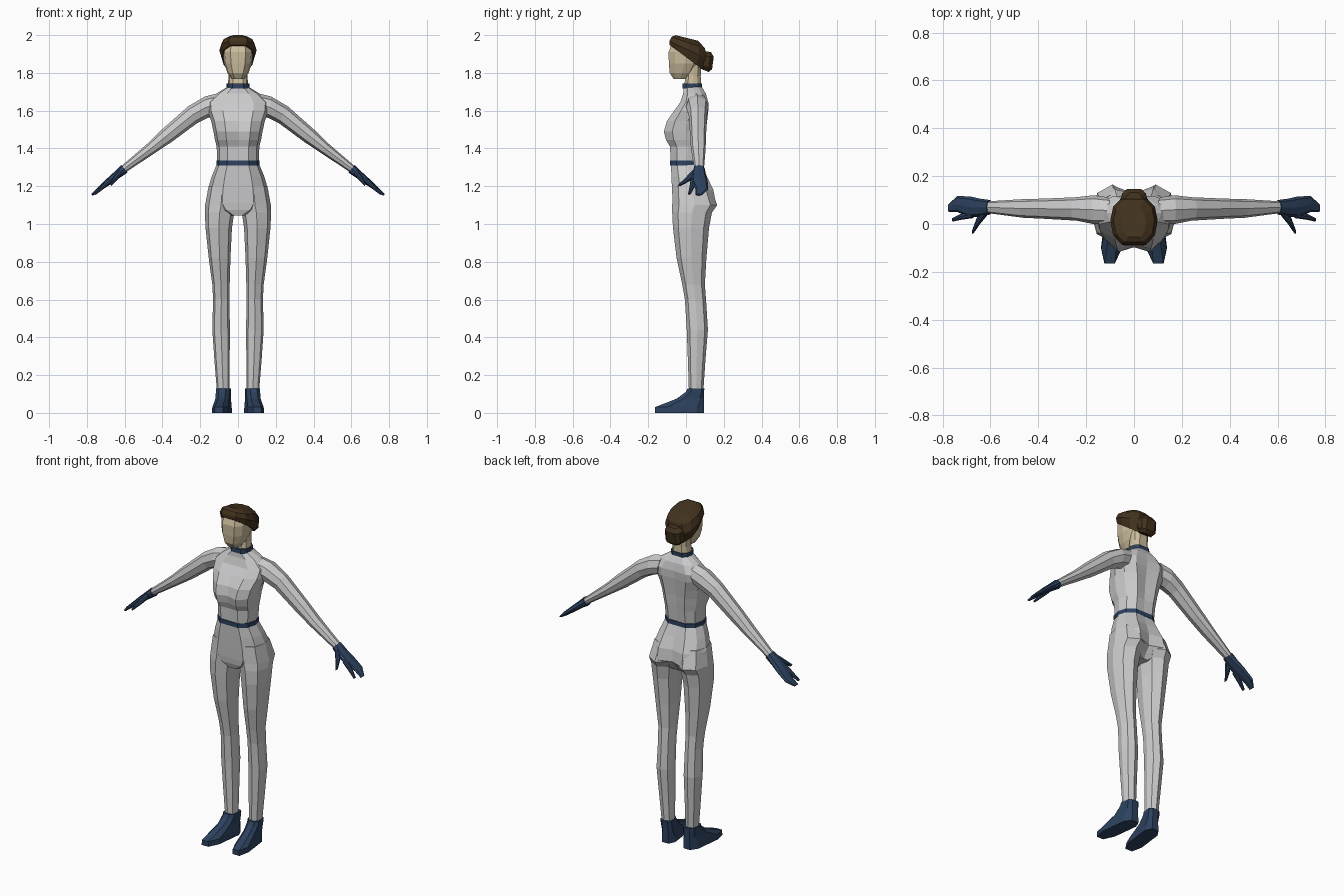
import bpy, bmesh
from mathutils import Vector


def material(name, rgb):
    m = bpy.data.materials.new(name)
    m.diffuse_color = (*rgb, 1)
    return m


SUIT = material("light grey suit", (0.60, 0.60, 0.61))
NAVY = material("navy trim", (0.026, 0.054, 0.115))
SKIN = material("pale skin", (0.60, 0.51, 0.34))
HAIR = material("dark brown hair", (0.055, 0.032, 0.013))


def loft(name, rings, mat, mirror=False):
    """Skin a stack of equal-length rings, cap both ends."""
    bm = bmesh.new()
    vs = [[bm.verts.new(p) for p in r] for r in rings]
    n = len(rings[0])
    for a, b in zip(vs, vs[1:]):
        for i in range(n):
            j = (i + 1) % n
            bm.faces.new((a[i], a[j], b[j], b[i]))
    bm.faces.new(vs[0][::-1])
    bm.faces.new(vs[-1])
    bmesh.ops.recalc_face_normals(bm, faces=bm.faces)
    me = bpy.data.meshes.new(name)
    bm.to_mesh(me)
    bm.free()
    me.materials.append(mat)
    ob = bpy.data.objects.new(name, me)
    bpy.context.collection.objects.link(ob)
    if mirror:
        ob.modifiers.new("Mirror", 'MIRROR').use_mirror_merge = False
    return ob


def body_ring(z, w, f, b, df=0.0, db=0.0, zb=None):
    """Symmetric 12-point ring: half width, front y, back y, centre dents, back z."""
    d = b - f
    half = [(0, f + df), (.5 * w, f), (.88 * w, f + .2 * d), (w, f + .52 * d),
            (.88 * w, f + .8 * d), (.5 * w, b), (0, b - db)]
    pts = half + [(-x, y) for x, y in half[-2:0:-1]]
    zb = z if zb is None else zb
    return [(x, y, z + (zb - z) * (y - f) / d) for x, y in pts]


OCT = [(.5, 0), (.88, .15), (1, .5), (.88, .85), (.5, 1), (.12, .85), (0, .5), (.12, .15)]
SOLE = [(.25, 0), (.75, 0), (1, .25), (1, .85), (.75, 1), (.25, 1), (0, .85), (0, .25)]


def limb_ring(z, x0, x1, f, b, shape=OCT, shear=0.0):
    return [(x0 + u * (x1 - x0) - shear * (f + v * (b - f) - .05), f + v * (b - f), z)
            for u, v in shape]


def arm_ring(xt, zt, xb, zb, f, b):
    """Ring between an upper and a lower point, spanning f..b in depth."""
    t, o = Vector((xt, 0, zt)), Vector((xb, 0, zb))
    return [o.lerp(t, v) + Vector((0, f + u * (b - f), 0)) for u, v in OCT]


# Upper body with bust and shoulders
loft("upper_body", [body_ring(*r) for r in [
    (1.32, .110, -.080, .083),
    (1.41, .113, -.085, .095, .005, .008),
    (1.445, .122, -.106, .100, .018, .010),
    (1.49, .130, -.117, .105, .020, .012),
    (1.545, .142, -.101, .112, .010, .012),
    (1.60, .162, -.062, .118, 0, .010),
    (1.645, .165, -.030, .118, 0, .006),
    (1.69, .115, -.015, .105),
    (1.725, .058, -.012, .085)]], SUIT)

# Hips, with a cleft at the back
loft("hips", [body_ring(*r) for r in [
    (1.045, .045, -.055, .085),
    (1.075, .130, -.066, .125, 0, .025),
    (1.11, .165, -.070, .158, 0, .030),
    (1.18, .160, -.074, .145, 0, .018),
    (1.25, .140, -.077, .112, 0, .008),
    (1.32, .111, -.080, .083)]], SUIT)

# Waist belt and collar
loft("waist_belt", [body_ring(z, .115, -.085, .088) for z in (1.31, 1.335)], NAVY)
loft("collar", [body_ring(z, .060, -.018, .086) for z in (1.718, 1.745)], NAVY)

# Legs
loft("leg", [limb_ring(*r) for r in [
    (.12, .045, .112, .015, .092),
    (.28, .044, .125, .010, .103),
    (.44, .043, .136, .004, .116),
    (.60, .045, .132, -.006, .106),
    (.68, .044, .136, -.020, .100),
    (.82, .040, .155, -.050, .108),
    (.98, .032, .172, -.069, .122),
    (1.06, .020, .175, -.073, .137),
    (1.10, .006, .174, -.073, .165),
    (1.20, .010, .155, -.070, .130)]], SUIT, True)

# Shoes, toes turned slightly outward
loft("shoe", [limb_ring(*r, SOLE, .12) for r in [
    (0, .032, .120, -.165, .095),
    (.03, .034, .118, -.165, .095),
    (.075, .040, .112, -.050, .095),
    (.110, .041, .114, -.002, .096),
    (.130, .041, .114, .008, .097)]], NAVY, True)

# Arms
loft("arm", [arm_ring(*r) for r in [
    (.10, 1.693, .12, 1.575, .000, .112),
    (.175, 1.675, .165, 1.560, .000, .120),
    (.265, 1.622, .215, 1.535, .014, .112),
    (.405, 1.498, .350, 1.435, .022, .106),
    (.480, 1.425, .445, 1.372, .026, .104),
    (.617, 1.307, .597, 1.272, .045, .095)]], SUIT, True)


def hand_part(name, rows):
    """Rows: distance from wrist, y range, half thickness, lift off the palm plane."""
    wrist, d, n = Vector((.605, 0, 1.289)), Vector((.78, 0, -.626)), Vector((.626, 0, .78))
    rings = []
    for s, y0, y1, t, lift in rows:
        c = wrist + d * s + n * lift
        hi, lo = c + n * t, c - n * t
        rings.append(arm_ring(hi.x, hi.z, lo.x, lo.z, y0, y1))
    loft(name, rings, NAVY, True)


# Gloved hands
hand_part("glove", [(-.005, .040, .100, .026, 0), (.05, .030, .106, .021, 0),
                    (.10, .028, .115, .018, 0), (.17, .050, .117, .012, 0),
                    (.216, .050, .085, .006, 0)])
hand_part("index_finger", [(.09, .024, .056, .013, 0), (.15, .018, .044, .011, -.003),
                           (.20, .010, .026, .006, -.006)])
hand_part("thumb", [(.02, .030, .070, .015, 0), (.065, -.006, .036, .013, -.010),
                    (.105, -.042, -.022, .006, -.022)])

# Neck and head
loft("neck", [body_ring(*r) for r in [
    (1.735, .054, -.010, .080), (1.78, .050, -.002, .078), (1.86, .052, 0, .080)]], SKIN)
loft("head", [body_ring(*r) for r in [
    (1.768, .034, -.066, .005),
    (1.80, .056, -.086, .040),
    (1.85, .074, -.091, .070),
    (1.91, .080, -.092, .085),
    (1.945, .074, -.080, .085),
    (1.968, .050, -.055, .060)]], SKIN)

# Swept-back hair and bun
loft("hair", [body_ring(z, w, f, b, 0, 0, zb) for z, zb, w, f, b in [
    (1.948, 1.815, .086, -.088, .092),
    (1.968, 1.875, .099, -.088, .112),
    (1.990, 1.930, .086, -.076, .100),
    (2.000, 1.970, .050, -.055, .065)]], HAIR)
loft("hair_bun", [body_ring(z, w, f, b, 0, 0, zb) for z, zb, w, f, b in [
    (1.825, 1.805, .038, .070, .120),
    (1.850, 1.820, .056, .060, .138),
    (1.895, 1.885, .056, .055, .147),
    (1.920, 1.910, .036, .060, .132)]], HAIR)
